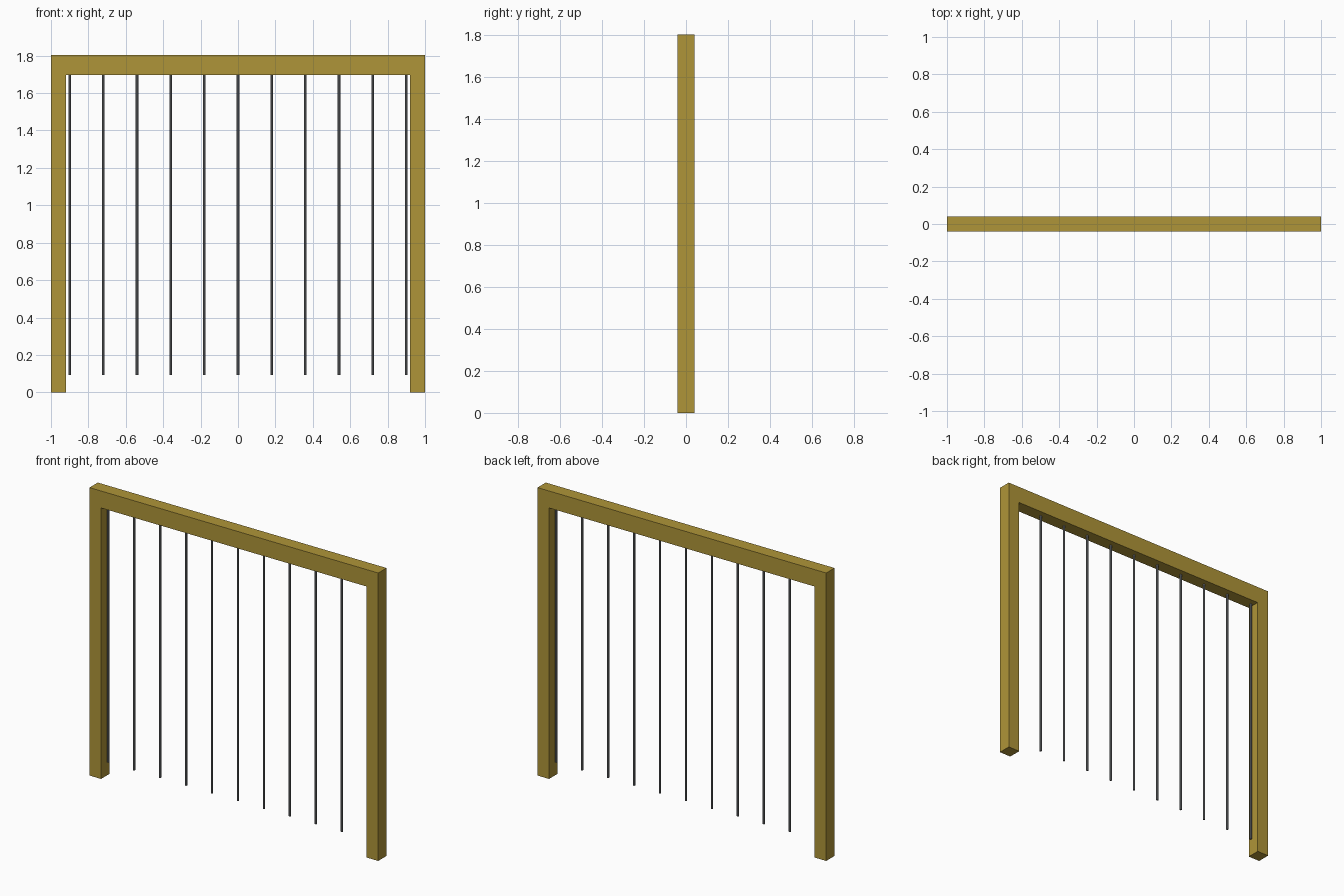
import bpy, bmesh

if "Cube" in bpy.data.objects:
    bpy.data.objects.remove(bpy.data.objects["Cube"])

HALF_W, POST_W, HALF_D = 1.0, 0.08, 0.041
TOP, BEAM_BOTTOM = 1.803, 1.697
BAR_BOTTOM, BAR_RADIUS, BAR_STEP = 0.094, 0.007, 0.18


def finish(bm, name):
    bmesh.ops.recalc_face_normals(bm, faces=bm.faces)
    mesh = bpy.data.meshes.new(name)
    bm.to_mesh(mesh)
    bm.free()
    obj = bpy.data.objects.new(name, mesh)
    bpy.context.collection.objects.link(obj)
    return obj


# Wooden portal frame: one upside-down U profile extruded through its depth
inner = HALF_W - POST_W
profile = [(-HALF_W, 0), (-inner, 0), (-inner, BEAM_BOTTOM), (inner, BEAM_BOTTOM),
           (inner, 0), (HALF_W, 0), (HALF_W, TOP), (-HALF_W, TOP)]
bm = bmesh.new()
face = bm.faces.new([bm.verts.new((x, -HALF_D, z)) for x, z in profile])
ext = bmesh.ops.extrude_face_region(bm, geom=[face], use_keep_orig=True)
moved = [g for g in ext["geom"] if isinstance(g, bmesh.types.BMVert)]
bmesh.ops.translate(bm, verts=moved, vec=(0, 2 * HALF_D, 0))
frame = finish(bm, "wooden_frame")
wood = bpy.data.materials.new("ochre_wood")
wood.diffuse_color = (0.43, 0.30, 0.04, 1)
wood.use_nodes = True
wood.node_tree.nodes["Principled BSDF"].inputs["Base Color"].default_value = wood.diffuse_color
frame.data.materials.append(wood)

# Hanging bars: a row of thin rods below the beam
steel = bpy.data.materials.new("grey_steel")
steel.diffuse_color = (0.20, 0.21, 0.22, 1)
steel.use_nodes = True
steel.node_tree.nodes["Principled BSDF"].inputs["Base Color"].default_value = steel.diffuse_color
for i in range(-5, 6):
    bm = bmesh.new()
    bmesh.ops.create_cone(bm, cap_ends=True, segments=8, radius1=BAR_RADIUS,
                          radius2=BAR_RADIUS, depth=BEAM_BOTTOM - BAR_BOTTOM)
    bar = finish(bm, f"hanging_bar_{i + 6}")
    bar.location = (i * BAR_STEP, 0, (BEAM_BOTTOM + BAR_BOTTOM) / 2)
    bar.data.materials.append(steel)
